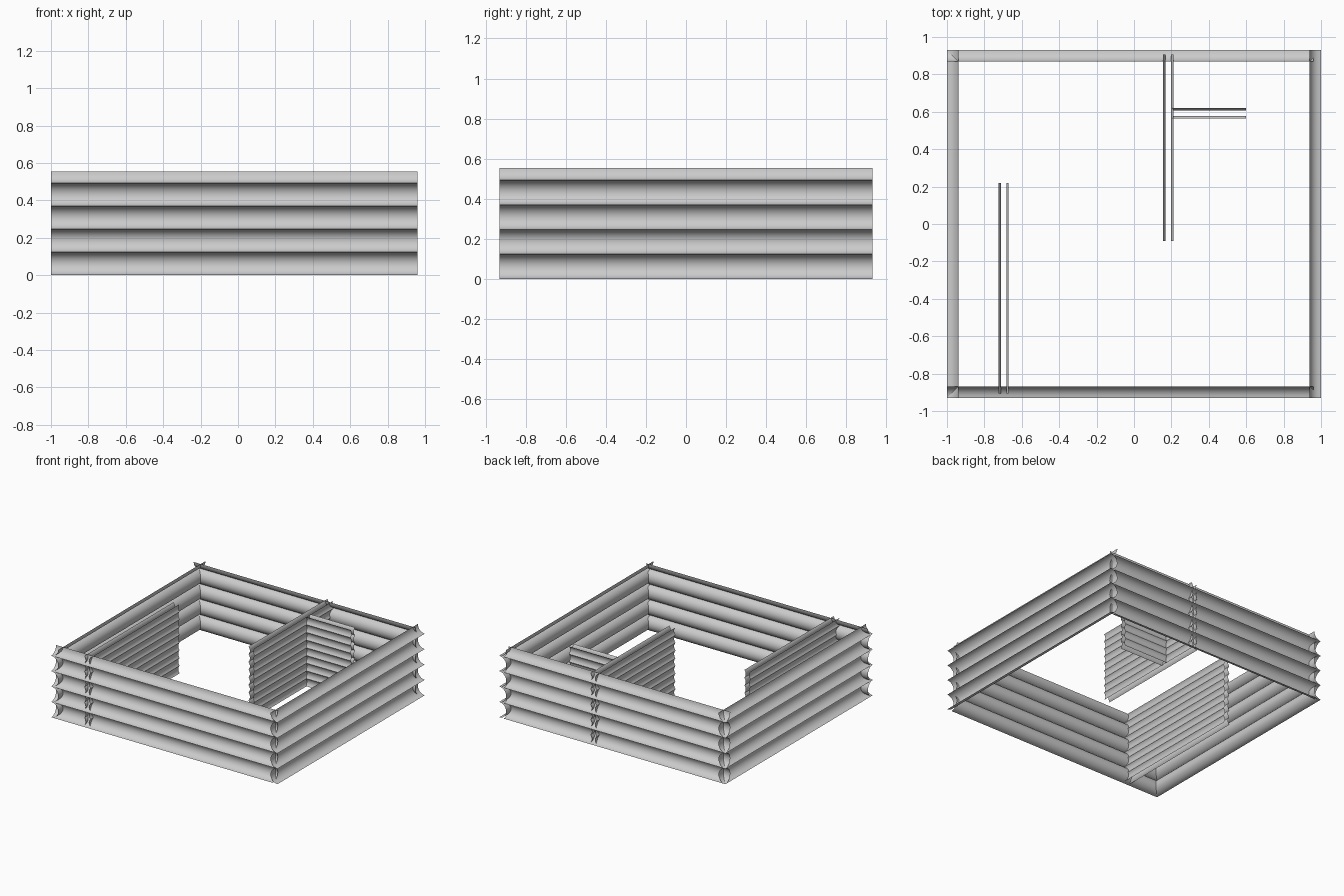
import bpy
import math
from mathutils import Vector

cube = bpy.data.objects.get("Cube")
if cube:
    bpy.data.objects.remove(cube)

grey = bpy.data.materials.new("plain_grey")
grey.use_nodes = True
colour = (0.6, 0.6, 0.6, 1)
grey.diffuse_color = colour
grey.node_tree.nodes["Principled BSDF"].inputs["Base Color"].default_value = colour

HEIGHT = 0.554


def scallops(count, depth, steps):
    """Concave circular flutes stacked up the wall, as (inset, z) pairs."""
    half = HEIGHT / count / 2
    radius = (half * half + depth * depth) / (2 * depth)
    sweep = math.asin(min(1, half / radius))
    points = []
    for i in range(round(count * steps) + 1):
        flute, step = divmod(i, steps)
        angle = sweep * (2 * step / steps - 1)
        inset = radius * (math.cos(angle) - math.cos(sweep))
        z = half * (2 * flute + 1) + radius * math.sin(angle)
        points.append((inset, z))
    return points


def sheet(name, start, end, profile):
    """Sweep a fluted profile along a straight line, facing its right side."""
    a, b = Vector((*start, 0)), Vector((*end, 0))
    along = (b - a).normalized()
    inward = Vector((-along.y, along.x, 0))
    verts = [p + inward * d + Vector((0, 0, z)) for d, z in profile for p in (a, b)]
    faces = [(i, i + 1, i + 3, i + 2) for i in range(0, len(verts) - 2, 2)]
    mesh = bpy.data.meshes.new(name)
    mesh.from_pydata(verts, [], faces)
    mesh.materials.append(grey)
    obj = bpy.data.objects.new(name, mesh)
    bpy.context.collection.objects.link(obj)
    bpy.ops.object.select_all(action='DESELECT')
    obj.select_set(True)
    bpy.context.view_layer.objects.active = obj
    bpy.ops.object.shade_smooth_by_angle(angle=math.radians(40))


# Outer walls: four full flutes and a half flute at the top
outer = scallops(4.5, HEIGHT / 9, 12)
X, Y, END = 1.0, 0.93, 0.96
sheet("front_wall", (-X, -Y), (END, -Y), outer)
sheet("right_wall", (X, -Y), (X, Y), outer)
sheet("back_wall", (END, Y), (-X, Y), outer)
sheet("left_wall", (-X, Y), (-X, -Y), outer)

# Partitions: a finely fluted sheet on each side of a hollow core
fine = scallops(9, 0.012, 8)
partitions = {
    "front_partition": ((-0.697, -0.905), (-0.697, 0.22)),
    "back_partition": ((0.183, -0.09), (0.183, 0.905)),
    "short_partition": ((0.205, 0.592), (0.6, 0.592)),
}
for name, (start, end) in partitions.items():
    a, b = Vector(start), Vector(end)
    along = (b - a).normalized()
    side = Vector((along.y, -along.x)) * 0.027
    sheet(name + "_near_face", a + side, b + side, fine)
    sheet(name + "_far_face", b - side, a - side, fine)
